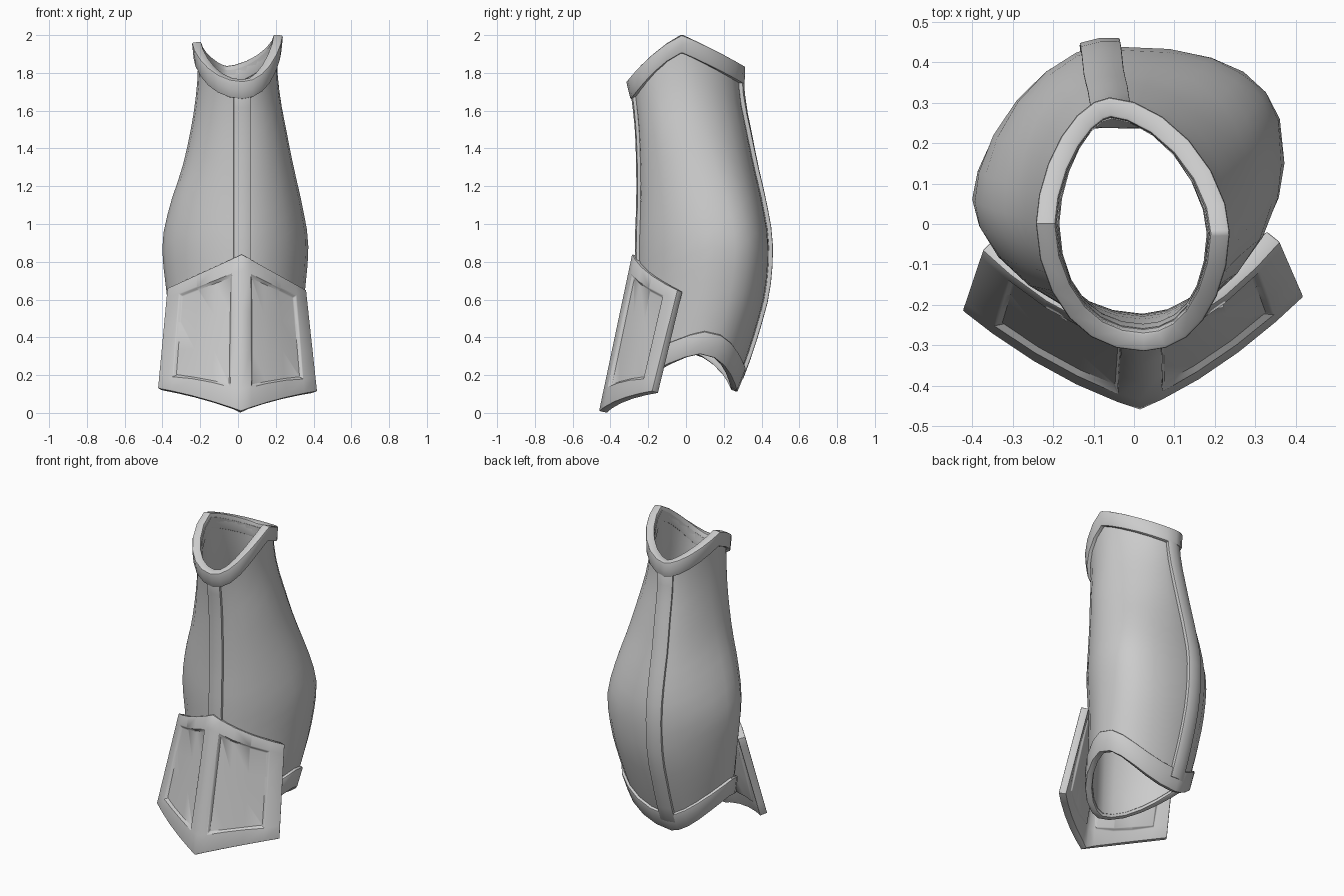
import bpy, bmesh, math

if "Cube" in bpy.data.objects:
    bpy.data.objects.remove(bpy.data.objects["Cube"])

# Leg cross-sections, low to high:
# z, left x, right x, front y, back y, left y, right y, back ridge x, exponents front / back right / back left
SECTIONS = [
    (0.10, -.30, .28, -.28, .25, .02, .04, -.08, 1.15, .95, 1.2),
    (0.25, -.31, .30, -.275, .31, .03, .06, -.08, 1.15, .90, 1.2),
    (0.45, -.35, .33, -.265, .375, .05, .10, -.085, 1.2, .82, 1.25),
    (0.65, -.38, .355, -.255, .425, .06, .13, -.085, 1.2, .75, 1.25),
    (0.90, -.40, .372, -.255, .44, .06, .15, -.085, 1.15, .72, 1.25),
    (1.10, -.36, .34, -.248, .41, .04, .12, -.08, 1.1, .78, 1.2),
    (1.30, -.295, .295, -.248, .365, .02, .07, -.075, 1.05, .9, 1.15),
    (1.50, -.25, .255, -.255, .325, .01, .02, -.065, 1.0, 1.0, 1.1),
    (1.66, -.225, .225, -.272, .295, .0, .0, -.06, 1.0, 1.1, 1.1),
    (1.82, -.212, .208, -.295, .285, .0, -.02, -.055, 1.0, 1.15, 1.1),
    (2.00, -.215, .208, -.30, .28, .0, -.02, -.055, 1.0, 1.15, 1.1),
]
FRONT_X = .022
SEG = 6                # sides per quarter
N = SEG * 4


def section(z):
    """Smoothly interpolated section values at height z."""
    S = SECTIONS
    z = min(max(z, S[0][0]), S[-1][0])
    i = max(k for k in range(len(S) - 1) if S[k][0] <= z)
    a, b = S[i], S[i + 1]
    p, q = S[max(i - 1, 0)], S[min(i + 2, len(S) - 1)]
    h = b[0] - a[0]
    t = (z - a[0]) / h
    out = []
    for k in range(1, len(a)):
        m0 = (b[k] - p[k]) / (b[0] - p[0]) * h
        m1 = (q[k] - a[k]) / (q[0] - a[0]) * h
        out.append((2*t**3 - 3*t**2 + 1) * a[k] + (t**3 - 2*t**2 + t) * m0
                   + (3*t**2 - 2*t**3) * b[k] + (t**3 - t**2) * m1)
    return out


def quarter(a):
    """Quarter index (front-right, back-right, back-left, front-left), angle from the ridge."""
    q, f = divmod(a % N, SEG)
    t = f / SEG * math.pi / 2
    return int(q), (t if q in (0, 2) else math.pi / 2 - t)


def leg_point(a, z, off=0):
    xl, xr, yf, yb, yl, yr, xb, ef, ebr, ebl = section(z)
    q, t = quarter(a)
    rx, ry, side, sy, e = [(FRONT_X, yf, xr, yr, ef), (xb, yb, xr, yr, ebr),
                           (xb, yb, xl, yl, ebl), (FRONT_X, yf, xl, yl, ef)][q]
    x = rx + (side - rx) * max(math.sin(t), 0) ** e
    y = sy + (ry - sy) * max(math.cos(t), 0) ** e
    dx, dy = x - (xl + xr) / 2, y - (yf + yb) / 2
    r = math.hypot(dx, dy)
    return (x + dx / r * off, y + dy / r * off, z)


def edge_height(a, front, right, back, left, power):
    q, t = quarter(a)
    ridge, side = [(front, right), (back, right), (back, left), (front, left)][q]
    return side + (ridge - side) * max(math.cos(t), 0) ** power


def top_z(a):
    return edge_height(a, 1.755, 2.0, 1.835, 1.96, 1.25)


def bottom_z(a):
    return edge_height(a, .14, .31, .11, .31, 1.7)


def make(name, rows, closed, thickness, bevel=0, recess=None):
    """Grid of points (left to right seen from outside, bottom to top) thickened inward."""
    bm = bmesh.new()
    vs = [[bm.verts.new(p) for p in row] for row in rows]
    n = len(rows[0])
    panels = {}
    for j in range(len(rows) - 1):
        for i in range(n if closed else n - 1):
            k = (i + 1) % n
            f = bm.faces.new((vs[j][i], vs[j][k], vs[j + 1][k], vs[j + 1][i]))
            if recess and recess(i, j):
                panels.setdefault(recess(i, j), []).append(f)
    bm.normal_update()
    for faces in panels.values():
        bmesh.ops.inset_region(bm, faces=faces, thickness=.012, depth=-.014, use_even_offset=True)
    me = bpy.data.meshes.new(name)
    bm.to_mesh(me)
    bm.free()
    ob = bpy.data.objects.new(name, me)
    bpy.context.collection.objects.link(ob)
    m = ob.modifiers.new("thick", 'SOLIDIFY')
    m.thickness, m.offset = thickness, -1
    if bevel:
        m = ob.modifiers.new("bevel", 'BEVEL')
        m.width, m.segments, m.limit_method, m.angle_limit = bevel, 2, 'ANGLE', math.radians(50)
    bpy.ops.object.select_all(action='DESELECT')
    ob.select_set(True)
    bpy.context.view_layer.objects.active = ob
    bpy.ops.object.convert(target='MESH')
    bpy.ops.object.shade_smooth_by_angle(angle=math.radians(35))
    return ob


# Main shin and calf shell
ROWS = 18
rows = []
for j in range(ROWS + 1):
    v = j / ROWS
    rows.append([leg_point(a, (bottom_z(a) + .02) * (1 - v) + (top_z(a) - .02) * v) for a in range(N)])
make("leg_shell", rows, True, .025)

# Raised collars around the top and bottom openings
make("top_collar", [[leg_point(a, top_z(a) - d, o) for a in range(N)]
                    for d, o in ((.095, .022), (.05, .026), (0, .03))], True, .05, .008)
make("bottom_collar", [[leg_point(a, bottom_z(a) + d, .018) for a in range(N)]
                       for d in (0, .06, .12)], True, .04, .008)


# Raised ridge strips down the front and back
def ridge(name, front, half, z0, z1, out):
    grid = []
    for j in range(17):
        z = z0 + (z1 - z0) * j / 16
        xl, xr, yf, yb, yl, yr, xb, ef, ebr, ebl = section(z)
        row = []
        for d in (-half, 0, half):
            side, sy, e = ((xr, yr, ef if front else ebr) if d > 0 else (xl, yl, ef if front else ebl))
            cx, cy = (FRONT_X, yf) if front else (xb, yb)
            n = 2 / e
            yn = (1 - abs(d / (side - cx)) ** n) ** (1 / n)
            row.append((cx + d, sy + (cy - sy) * yn + (-out if front else out), z))
        grid.append(row if front else row[::-1])
    make(name, grid, False, .03, .004)


ridge("front_ridge", True, .045, .2, 1.71, .016)
ridge("back_ridge", False, .05, .18, 1.79, .02)

# Flared front shield with two sunken panels
US = (-1, -.83, -.6, -.36, -.13, 0, .14, .36, .6, .83, 1)
VS = (0, .14, .39, .64, .895, 1)
TOP = {-1: (-.375, -.065, .66), 0: (.02, -.285, .84), 1: (.362, -.045, .65)}
BOT = {-1: (-.425, -.215, .13), 0: (.015, -.46, .01), 1: (.42, -.18, .115)}


def shield_point(u, v):
    s, w = (1 if u > 0 else -1), abs(u)
    bow = 4 * w * (1 - w)
    t = [a + (b - a) * w for a, b in zip(TOP[0], TOP[s])]
    b = [a + (c - a) * w for a, c in zip(BOT[0], BOT[s])]
    t[1] -= .04 * bow
    b[1] -= .028 * bow
    b[2] += .01 * bow
    return [p + (q - p) * v for p, q in zip(b, t)]


def panel(i, j):
    if 0 < j < 4:
        return "left" if 1 <= i <= 3 else "right" if 6 <= i <= 8 else None


make("front_shield", [[shield_point(u, v) for u in US] for v in VS], False, .045, .01, panel)
